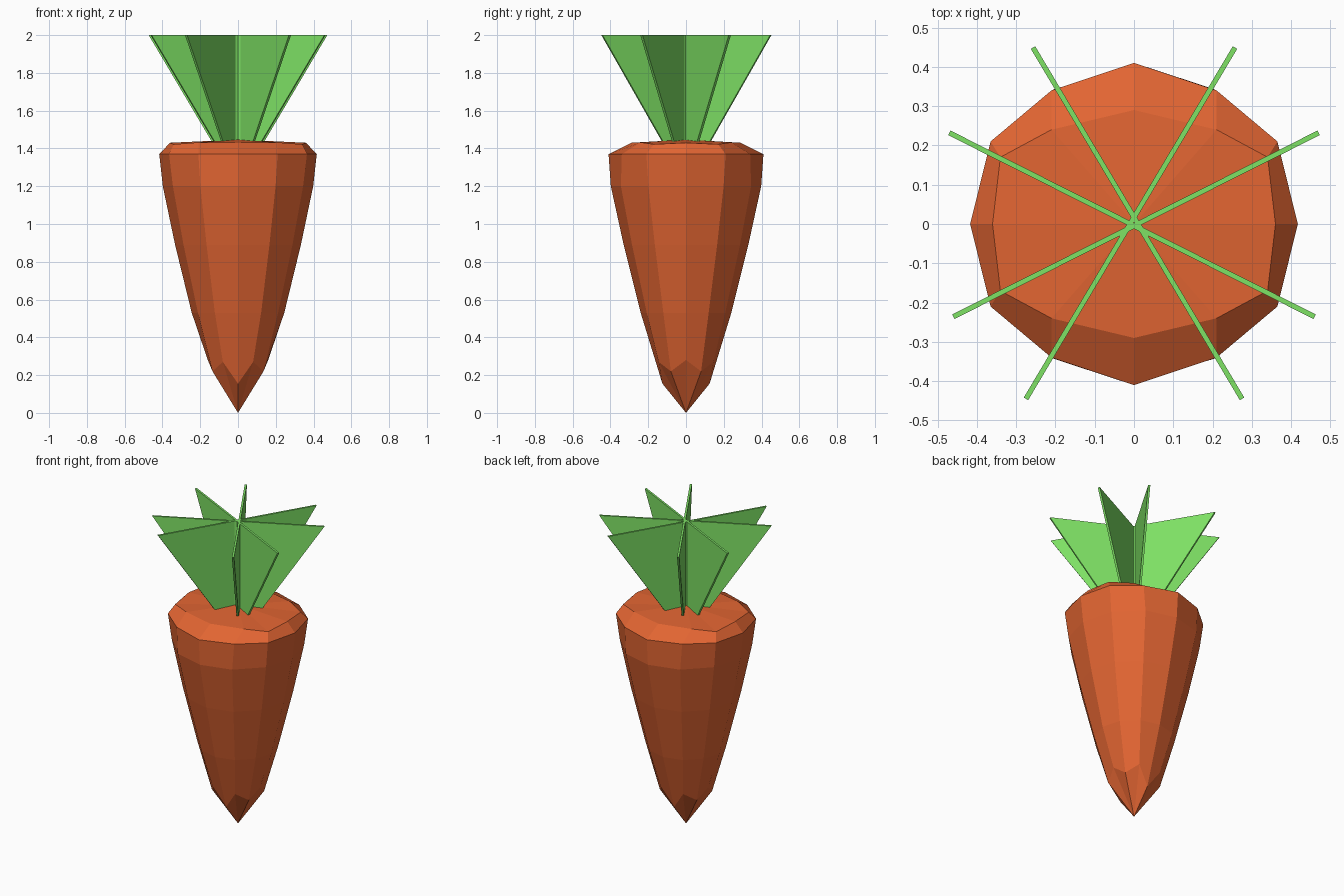
import bpy, bmesh, math
from mathutils import Vector

if "Cube" in bpy.data.objects:
    bpy.data.objects.remove(bpy.data.objects["Cube"], do_unlink=True)


def material(name, rgb):
    m = bpy.data.materials.new(name)
    m.use_nodes = True
    m.diffuse_color = (*rgb, 1)
    bsdf = m.node_tree.nodes["Principled BSDF"]
    bsdf.inputs["Base Color"].default_value = (*rgb, 1)
    bsdf.inputs["Roughness"].default_value = 0.8
    return m


def make_object(name, bm, mat):
    bmesh.ops.recalc_face_normals(bm, faces=bm.faces)
    mesh = bpy.data.meshes.new(name)
    bm.to_mesh(mesh)
    bm.free()
    mesh.materials.append(mat)
    obj = bpy.data.objects.new(name, mesh)
    bpy.context.collection.objects.link(obj)
    return obj


orange = material("carrot orange", (0.76, 0.13, 0.032))
green = material("leaf green", (0.21, 0.76, 0.13))

SIDES = 12


def mirrored_ring(quarter):
    """Full ring of 12 points from the four points at 0, 30, 60, 90 degrees."""
    ring = []
    for i in range(SIDES):
        k = i % 6
        x, y, z = quarter[k if k <= 3 else 6 - k]
        a = math.tau * i / SIDES
        ring.append((math.copysign(x, math.cos(a)), math.copysign(y, math.sin(a)), z))
    return ring


def even_quarter(rx, ry, z):
    return [(rx * math.cos(math.radians(a)), ry * math.sin(math.radians(a)), z)
            for a in (0, 30, 60, 90)]


# Carrot root: faceted rings from the uneven tip collar to the bevelled crown
quarters = [
    [(0.16, 0, 0.28), (0.135, 0.08, 0.22), (0.08, 0.145, 0.27), (0, 0.125, 0.155)],
    even_quarter(0.245, 0.24, 0.53),
    even_quarter(0.333, 0.33, 0.89),
    even_quarter(0.398, 0.398, 1.20),
    [(0.417, 0, 1.37), (0.365, 0.21, 1.37), (0.21, 0.34, 1.37), (0, 0.41, 1.37)],
    [(0.36, 0, 1.43), (0.34, 0.17, 1.422), (0.21, 0.24, 1.432), (0, 0.29, 1.43)],
]
bm = bmesh.new()
rings = [[bm.verts.new(p) for p in mirrored_ring(q)] for q in quarters]
tip = bm.verts.new((0, 0, 0))
crown = bm.verts.new((0, 0, 1.447))
for i in range(SIDES):
    j = (i + 1) % SIDES
    bm.faces.new((tip, rings[0][j], rings[0][i]))
    for low, high in zip(rings, rings[1:]):
        bm.faces.new((low[i], low[j], high[j], high[i]))
    bm.faces.new((rings[-1][i], rings[-1][j], crown))
make_object("carrot_root", bm, orange)

# Leaves: four thin upright plates crossing at the centre, flaring to a flat top
HALF_THICKNESS = 0.0065
BOTTOM_Z, BOTTOM_SCALE = 1.38, 0.21
leaf_ends = [
    ((0.47, 0.232), (-0.46, -0.236)),
    ((-0.47, 0.232), (0.46, -0.236)),
    ((0.257, 0.449), (-0.275, -0.445)),
    ((-0.257, 0.449), (0.275, -0.445)),
]
for n, (start, end) in enumerate(leaf_ends, 1):
    a, b = Vector((*start, 2.0)), Vector((*end, 2.0))
    mid = (a + b) / 2
    down = Vector((0, 0, BOTTOM_Z - 2.0))
    outline = [a, b, mid + (b - mid) * BOTTOM_SCALE + down,
               mid + (a - mid) * BOTTOM_SCALE + down]
    side = (b - a).cross(Vector((0, 0, 1))).normalized() * HALF_THICKNESS
    bm = bmesh.new()
    face = bm.faces.new([bm.verts.new(p - side) for p in outline])
    grown = bmesh.ops.extrude_face_region(bm, geom=[face], use_keep_orig=True)
    moved = [v for v in grown["geom"] if isinstance(v, bmesh.types.BMVert)]
    bmesh.ops.translate(bm, verts=moved, vec=side * 2)
    make_object(f"leaf_plate_{n}", bm, green)
